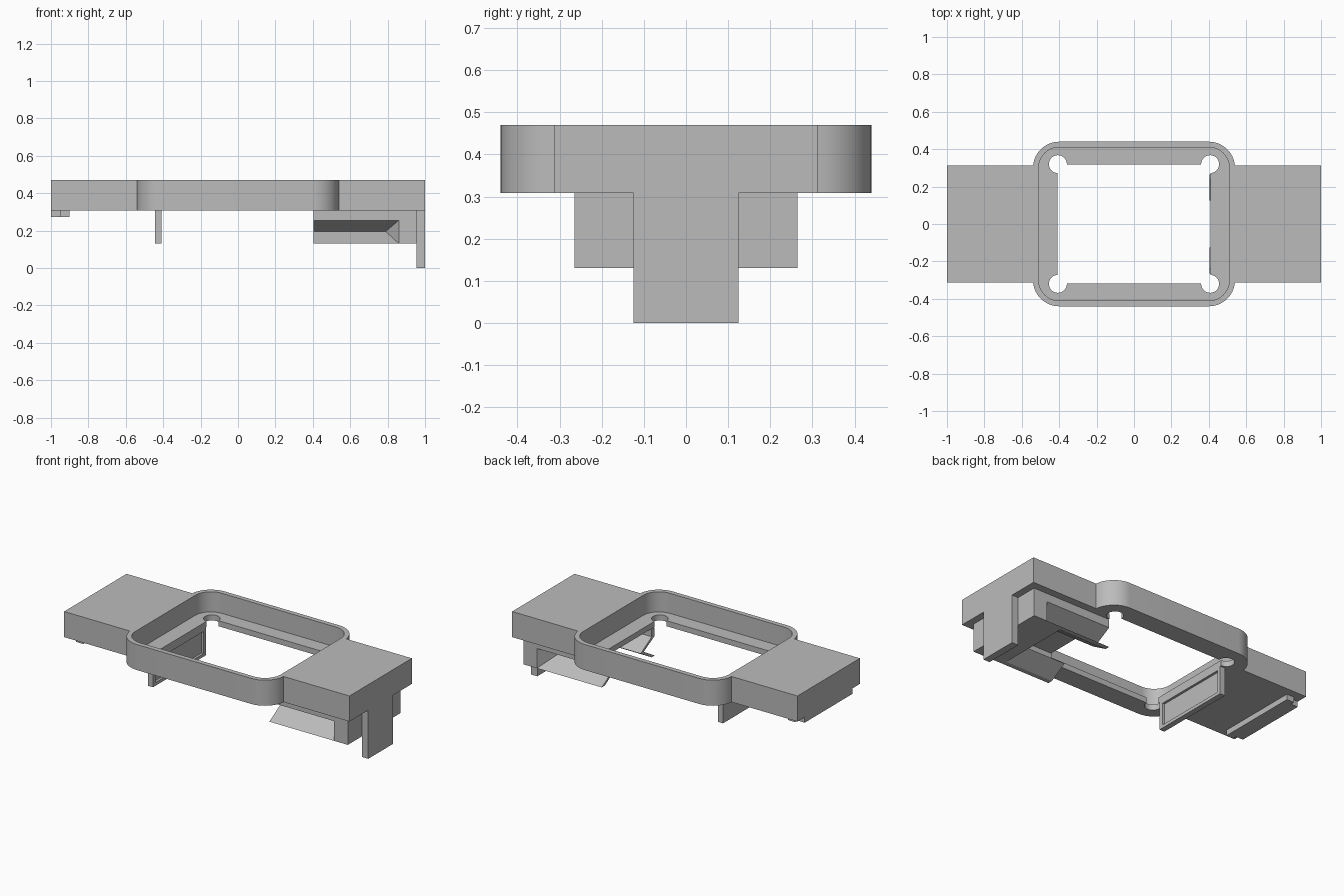
import bpy, bmesh, math
from mathutils import Vector

if "Cube" in bpy.data.objects:
    bpy.data.objects.remove(bpy.data.objects["Cube"])

grey = bpy.data.materials.new("plain grey")
grey.diffuse_color = (0.5, 0.5, 0.5, 1)
grey.use_nodes = True
grey.node_tree.nodes["Principled BSDF"].inputs["Base Color"].default_value = grey.diffuse_color


def finish(bm, name):
    bmesh.ops.recalc_face_normals(bm, faces=bm.faces)
    me = bpy.data.meshes.new(name)
    bm.to_mesh(me)
    bm.free()
    ob = bpy.data.objects.new(name, me)
    bpy.context.collection.objects.link(ob)
    me.materials.append(grey)
    return ob


def prism(name, pts, depth):
    """Extrude a closed polygon of 3D points along a vector."""
    bm = bmesh.new()
    face = bm.faces.new([bm.verts.new(p) for p in pts])
    new = bmesh.ops.extrude_face_region(bm, geom=[face])["geom"]
    bmesh.ops.translate(bm, vec=Vector(depth),
                        verts=[v for v in new if isinstance(v, bmesh.types.BMVert)])
    return finish(bm, name)


def box(name, x0, x1, y0, y1, z0, z1):
    return prism(name, [(x0, y0, z0), (x1, y0, z0), (x1, y1, z0), (x0, y1, z0)],
                 (0, 0, z1 - z0))


def hull(name, pts):
    bm = bmesh.new()
    for p in pts:
        bm.verts.new(p)
    bmesh.ops.convex_hull(bm, input=bm.verts)
    return finish(bm, name)


def cut(target, cutters):
    for c in cutters:
        c.hide_render = True
        m = target.modifiers.new("cut", "BOOLEAN")
        m.operation, m.solver, m.object = "DIFFERENCE", "EXACT", c
        bpy.context.view_layer.objects.active = target
        bpy.ops.object.modifier_apply(modifier=m.name)
        bpy.data.objects.remove(c)


def arc(cx, cy, r, a0, a1, n=12):
    return [(cx + r * math.cos(math.radians(a0 + (a1 - a0) * i / n)),
             cy + r * math.sin(math.radians(a0 + (a1 - a0) * i / n)))
            for i in range(n + 1)]


def mirrored(quad):
    """Complete a first-quadrant outline (going anticlockwise) in all quadrants."""
    half = quad + [(-x, y) for x, y in reversed(quad)]
    return half + [(-x, -y) for x, y in half]


def slab(name, quad, z0, z1):
    return prism(name, [(x, y, z0) for x, y in mirrored(quad)], (0, 0, z1 - z0))


# Frame: two wings merged with a rounded bezel
BOT, TOP, WING = 0.308, 0.47, 0.3125
start = math.degrees(math.asin((WING - 0.30) / 0.14))
frame = slab("frame", [(1, WING)] + arc(0.40, 0.30, 0.14, start, 90), BOT, TOP)

# Bezel pocket, window and round corner reliefs
cutters = [slab("pocket_cutter", arc(0.40, 0.30, 0.11, 0, 90), 0.343, 0.6),
           box("window_cutter", -0.41, 0.41, -0.317, 0.317, 0.2, 0.6)]
for sx in (-1, 1):
    for sy in (-1, 1):
        ring = arc(sx * 0.407, sy * 0.32, 0.048, 0, 360, 32)[:-1]
        cutters.append(prism("relief_cutter", [(x, y, 0.2) for x, y in ring], (0, 0, 0.4)))
cut(frame, cutters)

# Spring clip block with a V groove down each side and a hollow core
block = box("clip_block", 0.405, 0.955, -0.265, 0.265, 0.13, BOT)
k = 1.2
for s in (-1, 1):
    pts = [(x, s * 0.155, 0.195) for x in (0.38, 0.79)]
    pts += [(x, s * (0.155 + 0.11 * k), z)
            for x in (0.38, 0.79 + 0.07 * k)
            for z in (0.195 + 0.06 * k, 0.195 - 0.065 * k)]
    cut(block, [hull("groove_cutter", pts)])
side = [(0.252, 0.12), (0.125, 0.195), (0.235, 0.26), (0.235, 0.33)]
core = side + [(-y, z) for y, z in reversed(side)]
cut(block, [prism("core_cutter", [(0.38, y, z) for y, z in core], (0.36, 0, 0))])

# End leg
box("end_leg", 0.955, 1, -0.125, 0.125, 0, BOT)

# Hanging tab with a recessed inner face
tab = box("hanging_tab", -0.445, -0.41, -0.265, 0.265, 0.13, BOT)
cut(tab, [box("recess_cutter", -0.425, -0.38, -0.24, 0.24, 0.15, 0.29)])

# Stepped rail under the far wing
box("rail_inner", -0.95, -0.9, -0.265, 0.265, 0.273, BOT)
box("rail_outer", -1, -0.95, -0.24, 0.24, 0.273, BOT)

# Smooth the rounded walls, keep edges crisp
for ob in bpy.data.objects:
    ob.select_set(ob == frame)
bpy.context.view_layer.objects.active = frame
bpy.ops.object.shade_smooth_by_angle(angle=math.radians(30))
